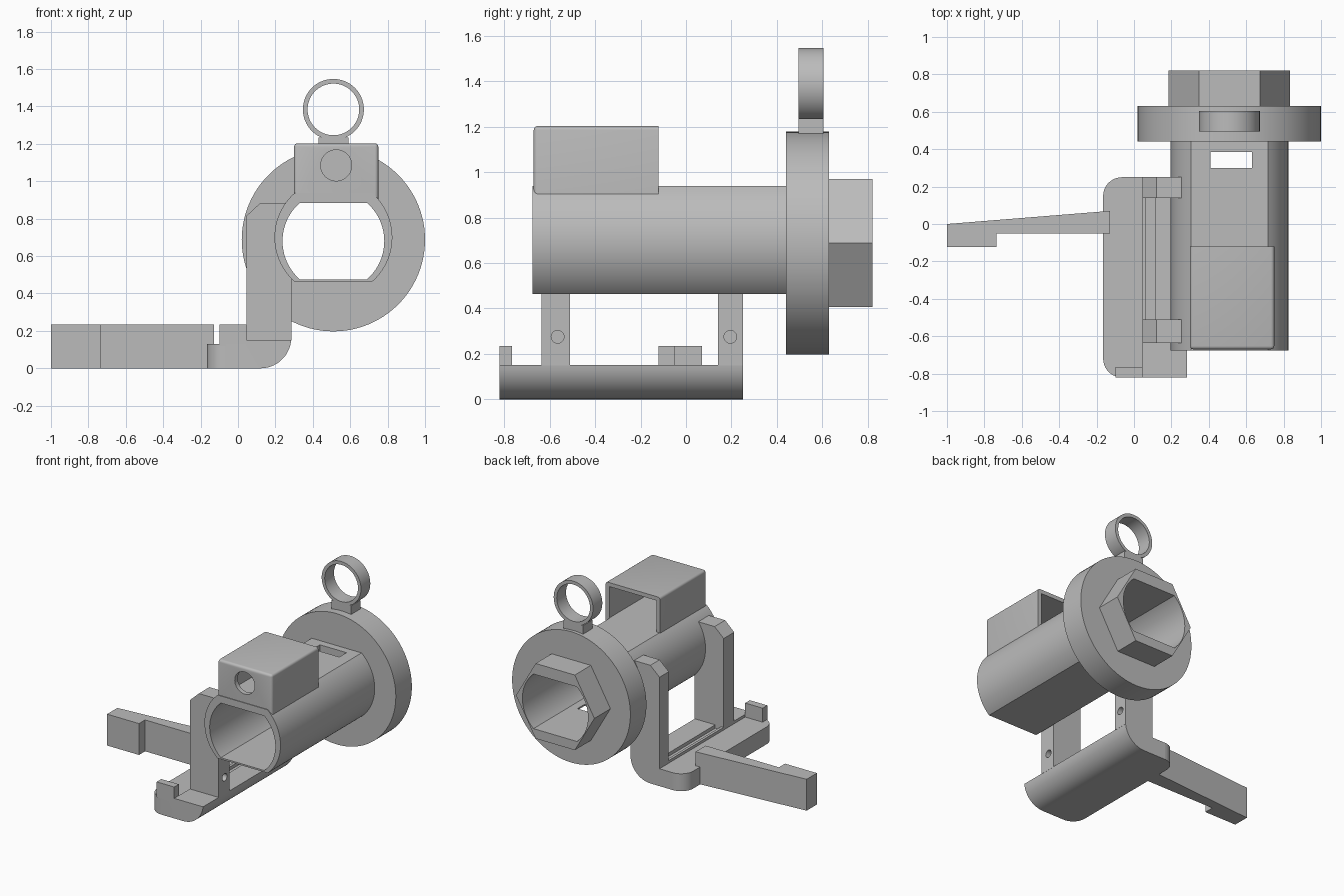
import bpy, bmesh, math
from mathutils import Vector

if "Cube" in bpy.data.objects:
    bpy.data.objects.remove(bpy.data.objects["Cube"])

grey = bpy.data.materials.new("plain grey")
grey.use_nodes = True
grey.diffuse_color = (0.5, 0.5, 0.5, 1)
grey.node_tree.nodes["Principled BSDF"].inputs["Base Color"].default_value = (0.5, 0.5, 0.5, 1)

CX, CZ = 0.51, 0.6875   # main axis


def prism(name, profile, axis, lo, hi):
    """Extrude a 2D profile along an axis; profile is (x,z), (x,y) or (y,z)."""
    place = {"y": lambda p, t: (p[0], t, p[1]),
             "z": lambda p, t: (p[0], p[1], t),
             "x": lambda p, t: (t, p[0], p[1])}[axis]
    bm = bmesh.new()
    face = bm.faces.new([bm.verts.new(place(p, lo)) for p in profile])
    ext = bmesh.ops.extrude_face_region(bm, geom=[face])
    shift = Vector(place((0, 0), hi - lo))
    bmesh.ops.translate(bm, vec=shift,
                        verts=[v for v in ext["geom"] if isinstance(v, bmesh.types.BMVert)])
    bmesh.ops.recalc_face_normals(bm, faces=bm.faces)
    mesh = bpy.data.meshes.new(name)
    bm.to_mesh(mesh)
    bm.free()
    mesh.materials.append(grey)
    ob = bpy.data.objects.new(name, mesh)
    bpy.context.collection.objects.link(ob)
    return ob


def block(name, x0, x1, y0, y1, z0, z1):
    return prism(name, [(x0, y0), (x1, y0), (x1, y1), (x0, y1)], "z", z0, z1)


def arc(cx, cy, r, start, end, n):
    steps = [math.radians(start + (end - start) * i / n) for i in range(n + 1)]
    return [(cx + r * math.cos(a), cy + r * math.sin(a)) for a in steps]


def circle(cx, cy, r, n):
    return arc(cx, cy, r, 0, 360, n)[:-1]


def flatted(r, cz, bottom, top, n=32):
    """Circle with its top and bottom cut flat."""
    a = math.degrees(math.asin((bottom - cz) / r))
    b = math.degrees(math.asin((top - cz) / r))
    return arc(CX, cz, r, a, b, n) + arc(CX, cz, r, 180 - b, 180 - a, n)


def apply_modifier(ob, mod):
    bpy.context.view_layer.objects.active = ob
    bpy.ops.object.modifier_apply(modifier=mod.name)


def cut(ob, cutter):
    mod = ob.modifiers.new("cut", "BOOLEAN")
    mod.operation = "DIFFERENCE"
    mod.solver = "EXACT"
    mod.object = cutter
    apply_modifier(ob, mod)
    bpy.data.objects.remove(cutter)


def cut_bore(ob):
    cut(ob, prism("bore_cutter", flatted(0.272, 0.68, 0.476, 0.885), "y", -1, 1))


parts = []

# Main tube with its slot
tube = prism("tube", flatted(0.315, 0.7, 0.464, 0.938), "y", -0.675, 0.44)
cut_bore(tube)
cut(tube, block("slot_cutter", 0.41, 0.63, 0.30, 0.385, 0.3, 1.1))
parts.append(tube)

# Flange and hexagonal end
flange = prism("flange", circle(CX, CZ, 0.49, 96), "y", 0.44, 0.63)
hexagon = prism("hex_end", circle(CX, CZ, 0.325, 6), "y", 0.63, 0.82)
for ob in (flange, hexagon):
    cut_bore(ob)
    parts.append(ob)

# Hanging ring and its stem
ring = prism("ring", circle(CX, 1.384, 0.163, 64), "y", 0.495, 0.605)
cut(ring, prism("ring_cutter", circle(CX, 1.384, 0.138, 64), "y", 0.3, 0.8))
stem = block("ring_stem", 0.43, 0.59, 0.495, 0.605, 1.15, 1.235)
parts += [ring, stem]

# Hollow housing on top, open at the back
housing = block("housing", 0.30, 0.75, -0.67, -0.12, 0.89, 1.203)
bev = housing.modifiers.new("round", "BEVEL")
bev.width, bev.segments, bev.limit_method = 0.018, 4, "WEIGHT"
weights = housing.data.attributes.new("bevel_weight_edge", "FLOAT", "EDGE")
for e in housing.data.edges:
    a, b = (housing.data.vertices[i].co for i in e.vertices)
    top = min(a.z, b.z) > 1.1
    front = max(a.y, b.y) < -0.5
    bottom = max(a.z, b.z) < 1
    back = min(a.y, b.y) > -0.5
    weights.data[e.index].value = 1.0 if (top or front) and not (bottom or back) else 0.0
apply_modifier(housing, bev)
cut(housing, block("cavity_cutter", 0.33, 0.72, -0.635, 0, 0.938, 1.173))
cut(housing, prism("hole_cutter", circle(0.525, 1.085, 0.083, 40), "y", -0.8, -0.5))
parts.append(housing)

# Base plate: rounded lower edge and two rounded corners
base = prism("base", [(-0.165, 0)] + arc(0.12, 0.165, 0.165, -90, -5, 14)
             + [(0.045, 0.15), (0.045, 0.13), (-0.165, 0.13)], "y", -0.82, 0.25)
for y, sign, name in ((-0.82, 1, "front"), (0.25, -1, "back")):
    curve = [(-0.165 + 0.1 * (1 - math.cos(a)), y + sign * 0.1 * (1 - math.sin(a)))
             for a in (math.pi / 2 * i / 10 for i in range(11))]
    outer = [(-0.065, y - sign * 0.1), (-0.3, y - sign * 0.1), (-0.3, y + sign * 0.1)]
    cut(base, prism(name + "_corner_cutter", curve + outer, "z", -0.2, 0.4))
cut(base, block("groove_cutter", 0.065, 0.115, -0.51, 0.14, 0.125, 0.3))
lip = block("base_lip", -0.1, 0.045, -0.82, -0.765, 0.12, 0.235)
parts += [base, lip]

# Two uprights carrying the tube, each with a blind screw hole
side = [(0.045, 0.148), (0.285, 0.148), (0.285, 0.885), (0.12, 0.885), (0.045, 0.815)]
for name, y0, y1, hole in (("front_upright", -0.635, -0.51, -0.565),
                           ("back_upright", 0.14, 0.25, 0.195)):
    upright = prism(name, side, "y", y0, y1)
    cut_bore(upright)
    cut(upright, prism("screw_cutter", circle(hole, 0.275, 0.028, 24), "x", 0.15, 0.4))
    parts.append(upright)

# Tapered lever arm with a thick end
arm = prism("lever_arm", [(-1, 0), (-1, -0.122), (-0.735, -0.122), (-0.735, -0.05),
                          (-0.128, -0.05), (-0.128, 0.07)], "z", 0, 0.235)
parts.append(arm)

# Smooth curved faces, keep edges sharp
bpy.ops.object.select_all(action="DESELECT")
for ob in parts:
    ob.select_set(True)
bpy.context.view_layer.objects.active = tube
bpy.ops.object.shade_smooth_by_angle(angle=math.radians(25))
